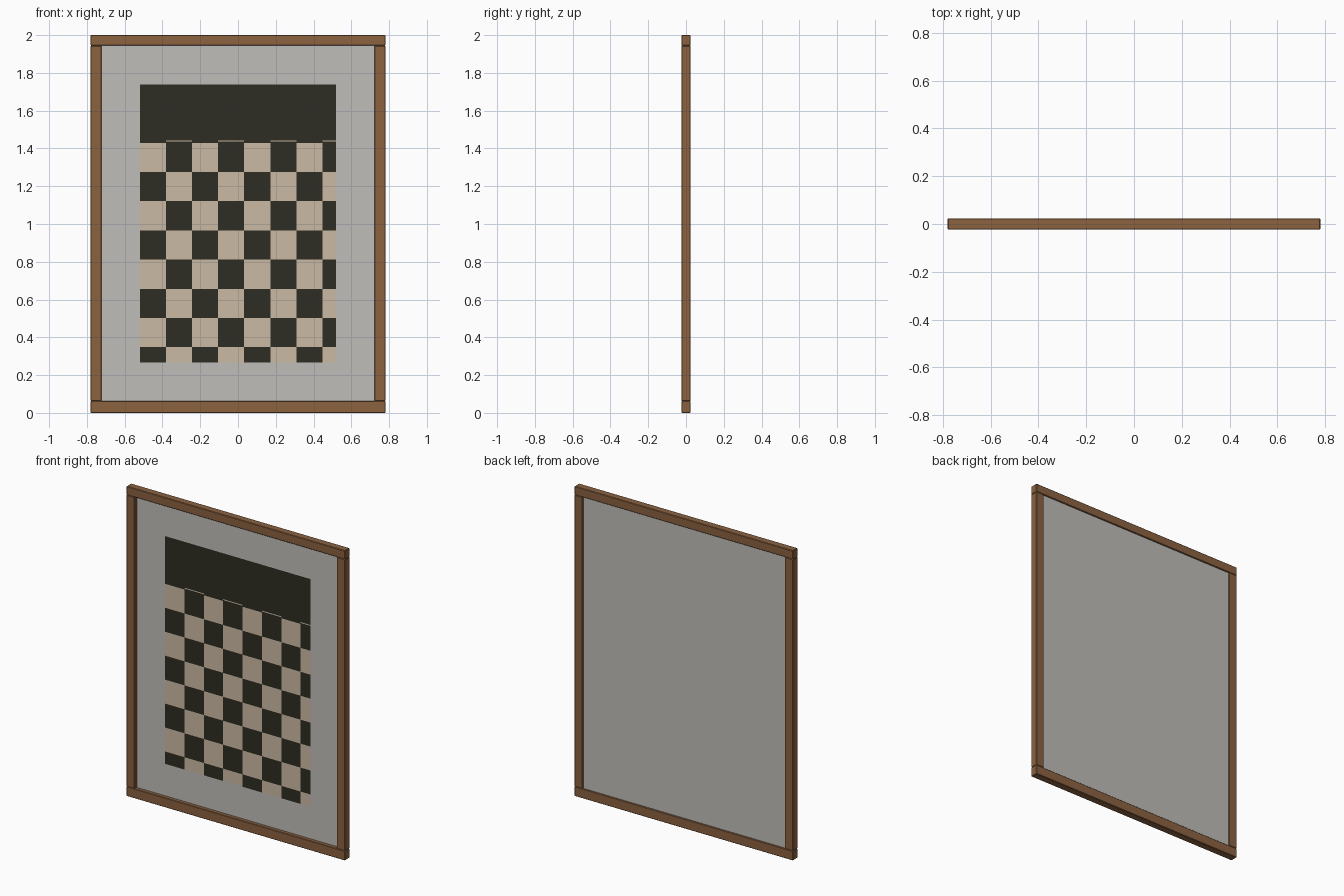
import bpy, bmesh, math

if "Cube" in bpy.data.objects:
    bpy.data.objects.remove(bpy.data.objects["Cube"])


def material(name, rgb):
    m = bpy.data.materials.new(name)
    lin = [((c / 255 + 0.055) / 1.055) ** 2.4 for c in rgb]
    m.diffuse_color = (*lin, 1)
    m.use_nodes = True
    m.node_tree.nodes["Principled BSDF"].inputs["Base Color"].default_value = m.diffuse_color
    return m


wood = material("brown wood", (139, 98, 64))
mount = material("grey mount", (192, 190, 186))
dark = material("near black", (46, 45, 35))
cream = material("cream", (203, 186, 163))


def box_mesh(x0, x1, y0, y1, z0, z1):
    bm = bmesh.new()
    bmesh.ops.create_cube(bm, size=1)
    for v in bm.verts:
        v.co = (x1 if v.co.x > 0 else x0, y1 if v.co.y > 0 else y0, z1 if v.co.z > 0 else z0)
    return bm


def finish(name, bm, mats):
    me = bpy.data.meshes.new(name)
    bm.to_mesh(me)
    bm.free()
    for m in mats:
        me.materials.append(m)
    ob = bpy.data.objects.new(name, me)
    bpy.context.collection.objects.link(ob)
    return ob


# Frame: two rails and two stiles with slightly softened edges
W, D = 0.78, 0.024
for name, x0, x1, z0, z1 in (
    ("bottom_rail", -W, W, 0, 0.062),
    ("top_rail", -W, W, 1.944, 2),
    ("left_stile", -W, -0.722, 0.062, 1.944),
    ("right_stile", 0.722, W, 0.062, 1.944),
):
    bm = box_mesh(x0, x1, -D, D, z0, z1)
    bmesh.ops.bevel(bm, geom=bm.edges[:], offset=0.003, segments=1, affect='EDGES')
    finish(name, bm, [wood])

# Panel: one board, cut along the picture's border, band and checker lines
X0, X1, Z0, Z1 = -0.52, 0.518, 0.268, 1.738
BAND, CW, CH = 1.43, 0.1382, 0.1546
LINE0, LINE1 = 1.436, 1.442          # thin broken line above the checks
xs = [X0 + i * CW for i in range(8)] + [X1]
zs = [BAND - i * CH for i in range(8)] + [Z0, Z1, LINE0, LINE1]
bm = box_mesh(-0.73, 0.73, 0.0, 0.016, 0.05, 1.955)
for axis, cuts in ((0, xs), (2, zs)):
    for c in cuts:
        co, no = [0, 0, 0], [0, 0, 0]
        co[axis], no[axis] = c, 1
        bmesh.ops.bisect_plane(bm, geom=bm.verts[:] + bm.edges[:] + bm.faces[:],
                               plane_co=co, plane_no=no)
bm.normal_update()
for f in bm.faces:
    c = f.calc_center_median()
    if f.normal.y > -0.5 or not (X0 < c.x < X1 and Z0 < c.z < Z1):
        continue
    col = math.floor((c.x - X0) / CW)
    if c.z > BAND:
        f.material_index = 2 if LINE0 < c.z < LINE1 and col % 2 else 1
    else:
        row = math.floor((BAND - c.z) / CH)
        f.material_index = 1 if (col + row) % 2 else 2
finish("picture_panel", bm, [mount, dark, cream])
